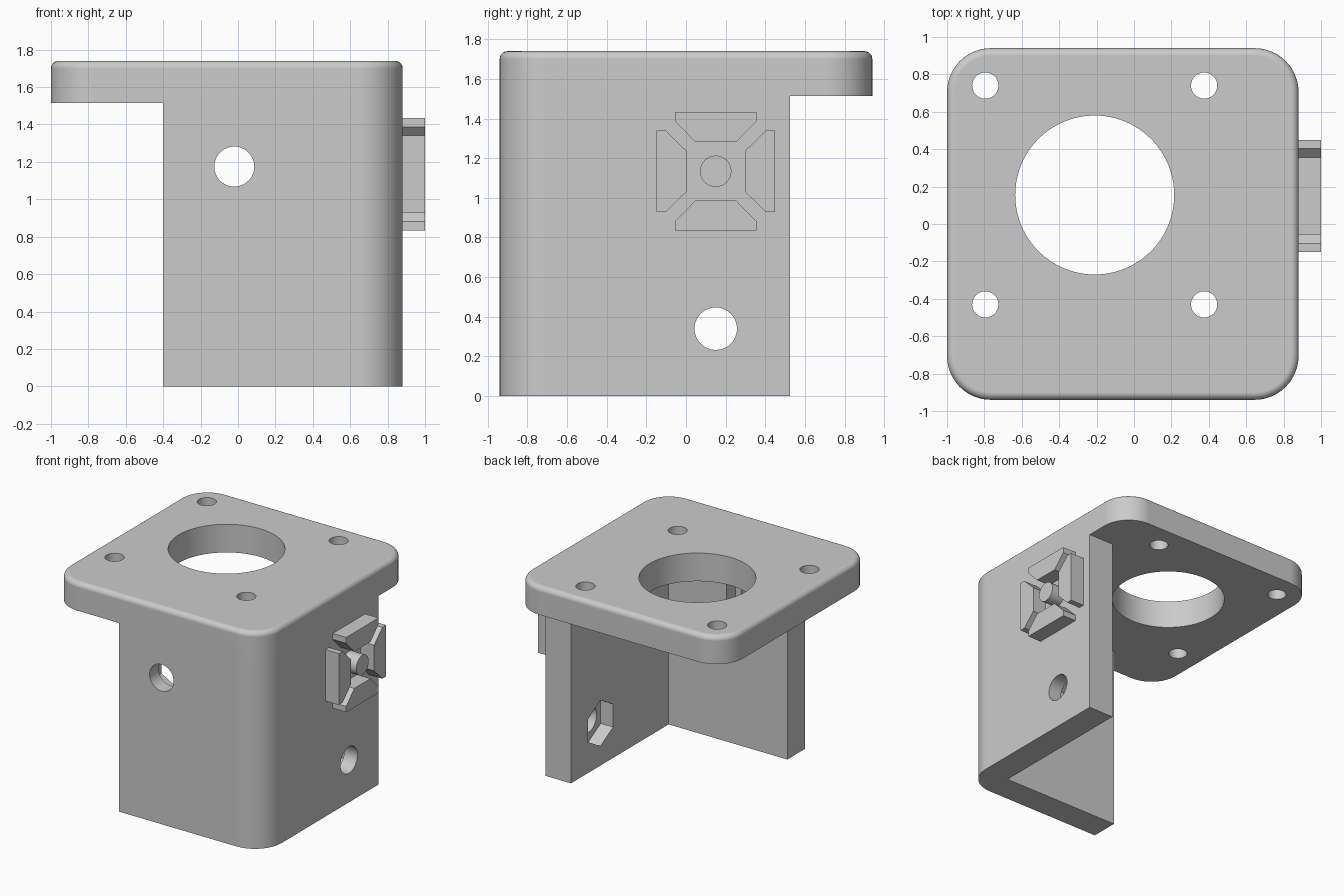
import bpy, bmesh
from math import sin, cos, pi, radians

cube = bpy.data.objects.get("Cube")
if cube:
    bpy.data.objects.remove(cube, do_unlink=True)

grey = bpy.data.materials.new("light_grey")
grey.use_nodes = True
grey.diffuse_color = (0.6, 0.6, 0.6, 1)
grey.node_tree.nodes["Principled BSDF"].inputs["Base Color"].default_value = grey.diffuse_color

# Main dimensions
LEFT, RIGHT, FRONT, BACK = -1.0, 0.88, -0.94, 0.94
TOP, THICK, CORNER = 1.74, 0.226, 0.235
UNDER = TOP - THICK
WALL_X, WALL_Y = -0.40, 0.525
HOLE_Y, TONGUE_Z = 0.15, 1.134


def arc(cx, cy, r, start, sweep, steps):
    return [(cx + r * cos(start + sweep * i / steps),
             cy + r * sin(start + sweep * i / steps)) for i in range(steps + 1)]


def circle(cx, cy, r, sides=64, start=0.0):
    return arc(cx, cy, r, start, 2 * pi, sides)[:-1]


def prism(name, outline, axis, lo, hi, fillet=0.0):
    """Extrude a 2D outline along an axis, optionally rounding the far rim."""
    place = {"x": lambda u, v, w: (w, u, v),
             "y": lambda u, v, w: (u, w, v),
             "z": lambda u, v, w: (u, v, w)}[axis]
    bm = bmesh.new()
    base = [bm.verts.new(place(u, v, lo)) for u, v in outline]
    far = [bm.verts.new(place(u, v, hi)) for u, v in outline]
    bm.faces.new(base)
    cap = bm.faces.new(far)
    for i in range(len(base)):
        j = (i + 1) % len(base)
        bm.faces.new((base[i], base[j], far[j], far[i]))
    bmesh.ops.recalc_face_normals(bm, faces=bm.faces)
    if fillet:
        bmesh.ops.bevel(bm, geom=list(cap.edges), offset=fillet, segments=5,
                        profile=0.5, affect='EDGES')
    mesh = bpy.data.meshes.new(name)
    bm.to_mesh(mesh)
    bm.free()
    mesh.materials.append(grey)
    obj = bpy.data.objects.new(name, mesh)
    bpy.context.collection.objects.link(obj)
    return obj


def select(obj):
    bpy.ops.object.select_all(action='DESELECT')
    obj.select_set(True)
    bpy.context.view_layer.objects.active = obj


def combine(target, other, operation):
    mod = target.modifiers.new(operation.lower(), 'BOOLEAN')
    mod.operation, mod.object, mod.solver = operation, other, 'EXACT'
    select(target)
    bpy.ops.object.modifier_apply(modifier=mod.name)
    bpy.data.objects.remove(other, do_unlink=True)


# Mounting plate with rounded corners and a softened top rim
front_right_corner = arc(RIGHT - CORNER, FRONT + CORNER, CORNER, -pi / 2, pi / 2, 12)
plate_outline = (front_right_corner
                 + arc(RIGHT - CORNER, BACK - CORNER, CORNER, 0, pi / 2, 12)
                 + arc(LEFT + CORNER, BACK - CORNER, CORNER, pi / 2, pi / 2, 12)
                 + arc(LEFT + CORNER, FRONT + CORNER, CORNER, pi, pi / 2, 12))
bracket = prism("bracket", plate_outline, "z", UNDER, TOP, fillet=0.04)

# L-shaped walls under the plate
wall_outline = [(WALL_X, FRONT)] + front_right_corner + [
    (RIGHT, WALL_Y), (RIGHT - THICK, WALL_Y),
    (RIGHT - THICK, FRONT + THICK), (WALL_X, FRONT + THICK)]
combine(bracket, prism("walls", wall_outline, "z", 0, UNDER), 'UNION')

# Central opening and four screw holes in the plate
cx, cy, pitch = -0.21, 0.155, 0.585
cutters = [prism("opening", circle(cx, cy, 0.425, 96), "z", UNDER - 0.1, TOP + 0.1)]
for sx in (-1, 1):
    for sy in (-1, 1):
        cutters.append(prism("screw_hole", circle(cx + sx * pitch, cy + sy * pitch, 0.07, 40),
                             "z", UNDER - 0.1, TOP + 0.1))

# Bolt holes in the walls, each with a hexagonal nut pocket on the inside
for axis, u, v, outer, inward in (("y", -0.02, 1.175, FRONT, 1),
                                  ("x", HOLE_Y, 0.34, RIGHT, -1)):
    inner = outer + inward * THICK
    cutters.append(prism("bolt_hole", circle(u, v, 0.107, 48), axis,
                         outer - inward * 0.1, inner + inward * 0.1))
    cutters.append(prism("nut_pocket", circle(u, v, 0.184, 6, pi / 2), axis,
                         inner - inward * 0.11, inner + inward * 0.1))
for cutter in cutters:
    combine(bracket, cutter, 'DIFFERENCE')

# Central locating pin on the side wall
pin = prism("locating_pin", circle(HOLE_Y, TONGUE_Z, 0.079, 40), "x", RIGHT - 0.02, 1.0)

# Four tapered tongues around the pin
tongue = [(-0.103, 0.148), (0.103, 0.148), (0.206, 0.253),
          (0.206, 0.3), (-0.206, 0.3), (-0.206, 0.253)]
for name, turn in (("top", 0), ("front", 90), ("bottom", 180), ("back", 270)):
    c, s = cos(radians(turn)), sin(radians(turn))
    outline = [(HOLE_Y + u * c - v * s, TONGUE_Z + u * s + v * c) for u, v in tongue]
    prism(name + "_tongue", outline, "x", RIGHT - 0.02, 1.0)

# Smooth the curved surfaces while keeping flat faces flat
for obj in (bracket, pin):
    select(obj)
    bpy.ops.object.shade_smooth_by_angle(angle=radians(30))
    normals = obj.modifiers.new("weighted_normals", 'WEIGHTED_NORMAL')
    normals.keep_sharp = True
